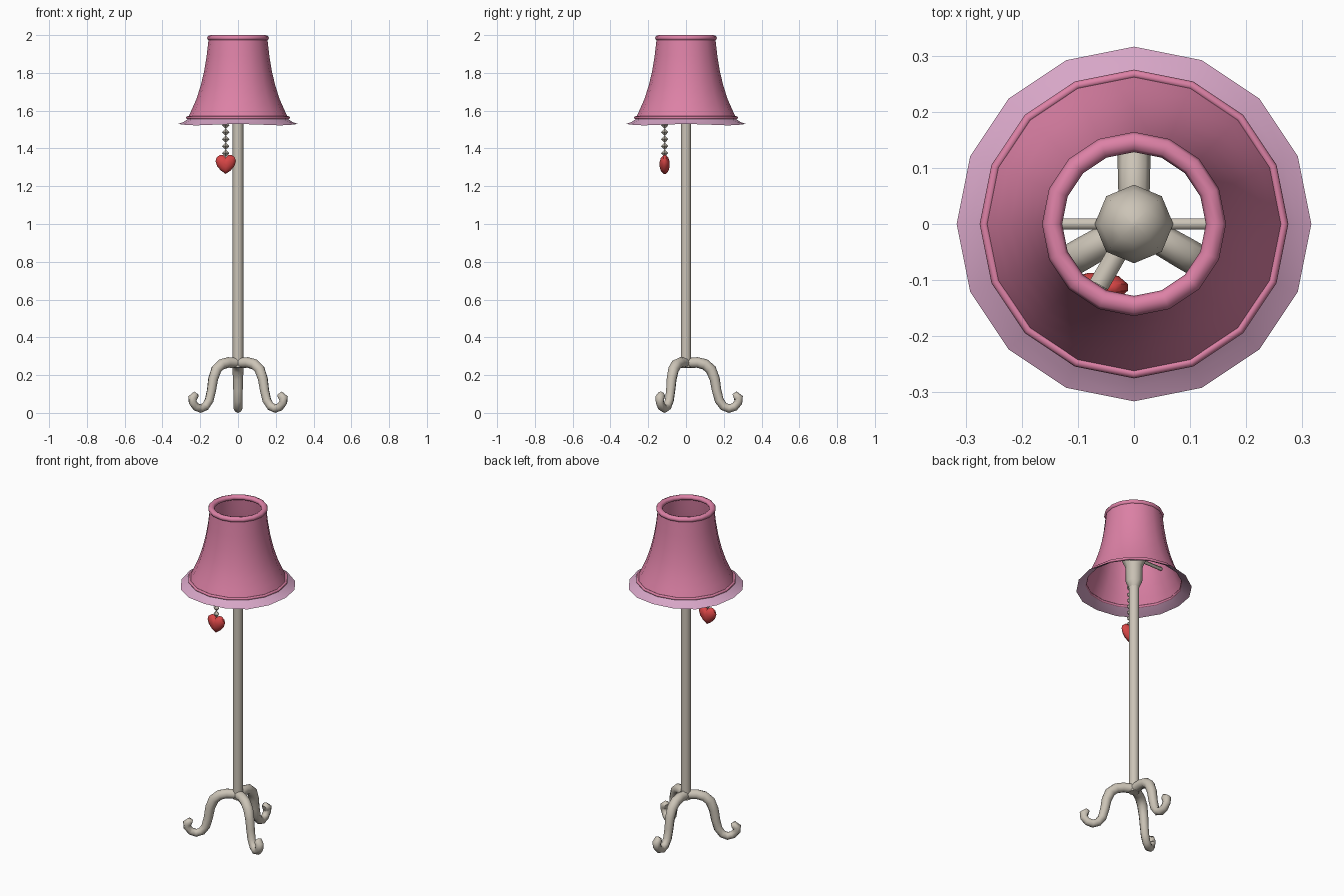
import bpy, bmesh, math
from mathutils import Vector, Matrix

if "Cube" in bpy.data.objects:
    bpy.data.objects.remove(bpy.data.objects["Cube"])

def mat(name, rgb):
    m = bpy.data.materials.new(name)
    m.diffuse_color = (*rgb, 1)
    m.use_nodes = True
    m.node_tree.nodes["Principled BSDF"].inputs["Base Color"].default_value = m.diffuse_color
    return m

BEIGE = mat("warm beige metal", (0.60, 0.55, 0.47))
PINK = mat("rose pink", (0.72, 0.22, 0.38))
PALE = mat("pale lilac pink", (0.68, 0.38, 0.57))
RED = mat("heart red", (0.68, 0.06, 0.06))

def finish(name, bm, material, angle=50, fix=True):
    if fix:
        bmesh.ops.recalc_face_normals(bm, faces=bm.faces)
    me = bpy.data.meshes.new(name)
    bm.to_mesh(me)
    bm.free()
    me.materials.append(material)
    ob = bpy.data.objects.new(name, me)
    bpy.context.collection.objects.link(ob)
    bpy.ops.object.select_all(action='DESELECT')
    ob.select_set(True)
    bpy.context.view_layer.objects.active = ob
    bpy.ops.object.shade_smooth_by_angle(angle=math.radians(angle))
    return ob

def bridge(bm, rings, closed=False, caps=False):
    n = len(rings[0])
    pairs = list(zip(rings, rings[1:]))
    if closed:
        pairs.append((rings[-1], rings[0]))
    for a, b in pairs:
        for i in range(n):
            j = (i + 1) % n
            bm.faces.new((a[i], a[j], b[j], b[i]))
    if caps:
        bm.faces.new(rings[0])
        bm.faces.new(rings[-1])

def lathe(name, profile, n, material, closed=False, caps=False, wave=0.0, angle=50):
    """Revolve (radius, z) points; wave ruffles the last ring."""
    bm = bmesh.new()
    rings = []
    for k, (r, z) in enumerate(profile):
        ring = []
        for i in range(n):
            a = 2 * math.pi * i / n
            dz = wave * math.cos(a * n / 4) if k == len(profile) - 1 else 0
            ring.append(bm.verts.new((r * math.cos(a), r * math.sin(a), z + dz)))
        rings.append(ring)
    bridge(bm, rings, closed, caps)
    return finish(name, bm, material, angle)

def tube(name, path, n, material, rot=0.0):
    """Sweep a circle along (distance, z, radius) points in a vertical plane."""
    bm = bmesh.new()
    rings = []
    for k, (d, z, r) in enumerate(path):
        p, q = path[max(k - 1, 0)], path[min(k + 1, len(path) - 1)]
        t = Vector((q[0] - p[0], 0, q[1] - p[1])).normalized()
        side = Vector((0, 1, 0))
        up = t.cross(side)
        ring = []
        for i in range(n):
            a = 2 * math.pi * i / n
            ring.append(bm.verts.new(Vector((d, 0, z)) + r * (math.cos(a) * side + math.sin(a) * up)))
        rings.append(ring)
    bridge(bm, rings, caps=True)
    bm.transform(Matrix.Rotation(rot, 4, 'Z'))
    return finish(name, bm, material, 60)

# Stand: pole, flared socket and bulb-shaped top
lathe("pole", [(0.028, 0.24), (0.028, 1.56)], 10, BEIGE, caps=True)
lathe("socket", [(0.028, 1.53), (0.045, 1.565), (0.048, 1.66), (0.066, 1.70),
                 (0.07, 1.73), (0.06, 1.77), (0.035, 1.80), (0.006, 1.81)], 8, BEIGE, caps=True)

# Three curled legs
leg = [(0, .265, .027), (.06, .267, .028), (.1, .257, .029), (.132, .23, .029),
       (.152, .18, .027), (.162, .12, .025), (.176, .066, .024), (.199, .034, .023),
       (.228, .023, .023), (.257, .032, .022), (.277, .056, .022), (.278, .079, .025),
       (.262, .090, .024), (.250, .086, .014)]
for k in range(3):
    tube(f"leg_{k + 1}", leg, 8, BEIGE, math.radians(90 + 120 * k))

# Cross bar holding the shade
tube("shade_support_bar", [(-0.195, 1.72, 0.01), (0.195, 1.72, 0.01)], 6, BEIGE)

# Shade, rolled trims and ruffle
lathe("shade", [(.268, 1.555), (.245, 1.605), (.221, 1.66), (.198, 1.73), (.179, 1.81),
                (.166, 1.89), (.155, 1.985)], 16, PINK)
def trim(name, radius, z, minor, minor_z):
    pts = [(radius + minor * math.cos(math.pi * i / 4), z + minor_z * math.sin(math.pi * i / 4))
           for i in range(8)]
    lathe(name, pts, 16, PINK, closed=True, angle=60)
trim("top_trim", .146, 1.985, .018, .015)
trim("bottom_trim", .267, 1.563, .008, .008)
lathe("ruffle", [(.262, 1.558), (.29, 1.539), (.316, 1.526)], 16, PALE, wave=0.004)

# Pull chain: arm from the socket and faceted beads
CX, CY = -0.065, -0.113
arm = tube("chain_arm", [(0.02, 1.60, 0.018), (0.125, 1.60, 0.018)], 6, BEIGE,
           math.atan2(CY, CX))
for k in range(6):
    bm = bmesh.new()
    bmesh.ops.create_cone(bm, cap_ends=True, segments=4, radius1=.019, radius2=0.001, depth=.019,
                          matrix=Matrix.Translation((CX, CY, 1.375 + .037 * k + .0095)))
    bmesh.ops.create_cone(bm, cap_ends=True, segments=4, radius1=0.001, radius2=.019, depth=.019,
                          matrix=Matrix.Translation((CX, CY, 1.375 + .037 * k - .0095)))
    finish(f"chain_bead_{k + 1}", bm, BEIGE, 20)

# Heart pendant: half outline mirrored, layered into a pillow
half = [(0, .036), (.014, .048), (.032, .048), (.048, .036), (.054, .016),
        (.046, -.010), (.026, -.034), (0, -.052)]
outline = half + [(-x, z) for x, z in half[-2:0:-1]]
bm = bmesh.new()
rings = [[bm.verts.new((CX + s * x, CY + y, 1.317 + s * z)) for x, z in outline]
         for y, s in [(-.026, .3), (-.020, .7), (-.006, 1), (.006, 1), (.020, .7), (.026, .3)]]
bridge(bm, rings, caps=True)
finish("heart_pendant", bm, RED, 50)
